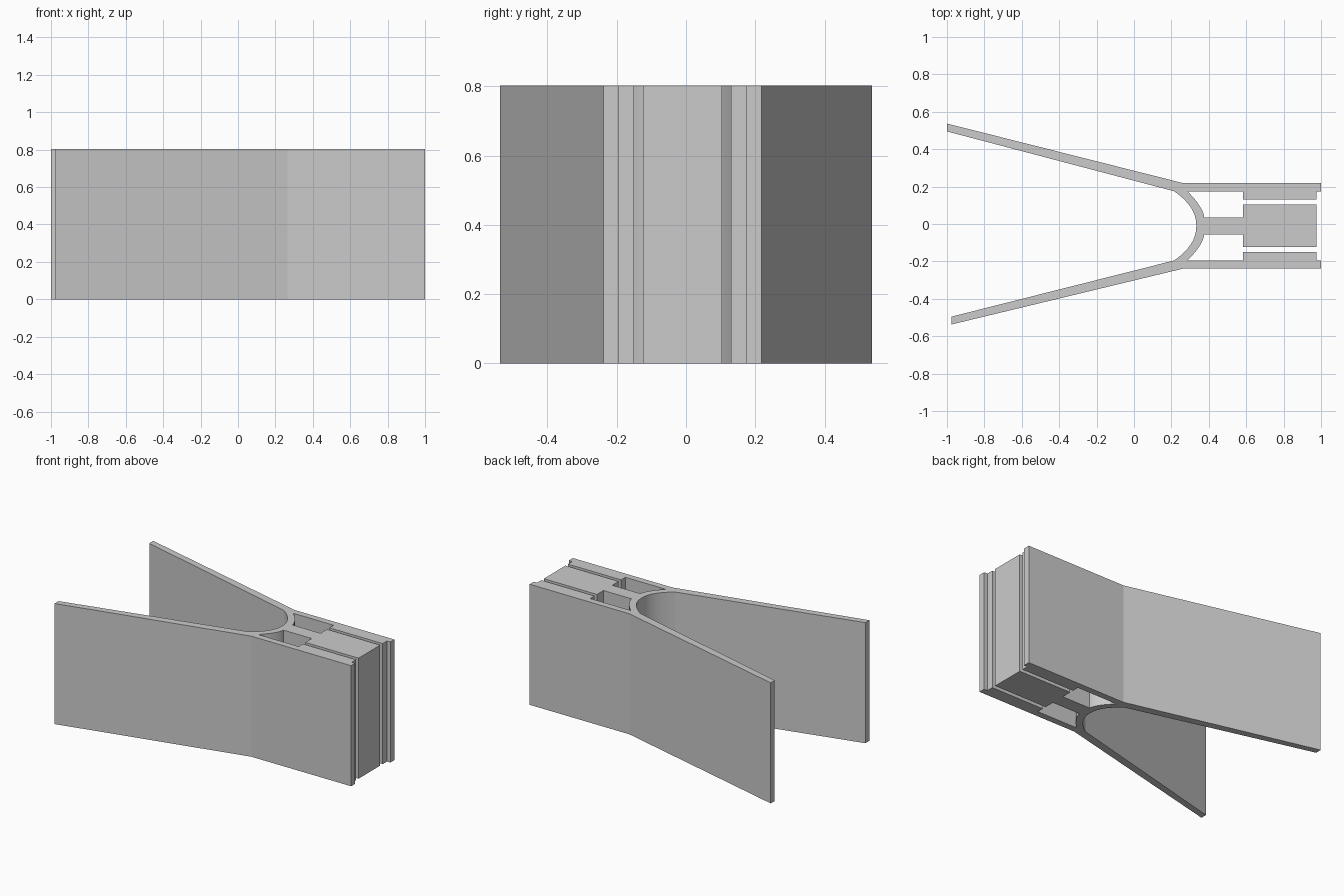
import bpy
import bmesh
import math

HEIGHT = 0.803
MID_Y = -0.01      # centre line of the clip
WALL = 0.228       # outer half width of the straight jaws
INNER = 0.185      # inner half width of the straight jaws

cube = bpy.data.objects.get("Cube")
if cube:
    bpy.data.objects.remove(cube, do_unlink=True)

grey = bpy.data.materials.new("plain grey")
grey.use_nodes = True
colour = (0.6, 0.6, 0.6, 1)
grey.diffuse_color = colour
grey.node_tree.nodes["Principled BSDF"].inputs["Base Color"].default_value = colour


def extrude_profile(name, points, smooth=False):
    """Extrude a flat outline, given around the centre line, to full height."""
    bm = bmesh.new()
    base = bm.faces.new([bm.verts.new((x, y + MID_Y, 0)) for x, y in points])
    grown = bmesh.ops.extrude_face_region(bm, geom=[base], use_keep_orig=True)
    top = [v for v in grown["geom"] if isinstance(v, bmesh.types.BMVert)]
    bmesh.ops.translate(bm, vec=(0, 0, HEIGHT), verts=top)
    bmesh.ops.recalc_face_normals(bm, faces=bm.faces)
    mesh = bpy.data.meshes.new(name)
    bm.to_mesh(mesh)
    bm.free()
    mesh.materials.append(grey)
    obj = bpy.data.objects.new(name, mesh)
    bpy.context.collection.objects.link(obj)
    if smooth:
        bpy.ops.object.select_all(action="DESELECT")
        obj.select_set(True)
        bpy.context.view_layer.objects.active = obj
        bpy.ops.object.shade_smooth_by_angle(angle=math.radians(30))
    return obj


def box(name, x0, x1, y0, y1):
    return extrude_profile(name, [(x0, y0), (x1, y0), (x1, y1), (x0, y1)])


# Bent arms with straight jaws, and the pads inside the jaws
for name, side, tip_x, tip_y in (("back", 1, -1.0, 0.547), ("front", -1, -0.975, 0.527)):
    arm = [(tip_x, tip_y), (0.265, WALL), (1, WALL), (1, INNER),
           (0.215, INNER), (tip_x, tip_y - 0.042)]
    extrude_profile(name + "_arm", [(x, side * y) for x, y in arm])
    box(name + "_jaw_pad", 0.583, 0.975, side * 0.14, side * INNER)

# Curved spring bridge joining the arms
STEPS = 24
STEM = 0.046
hollow = []
for i in range(STEPS + 1):
    t = 2 * i / STEPS - 1
    hollow.append((0.333 - 0.118 * abs(t) ** 2.2, t * INNER))
shoulder = []
for i in range(STEPS // 2 + 1):
    t = i / (STEPS // 2)
    y = INNER + (STEM - INNER) * t
    shoulder.append((0.285 + 0.09 * (1 - (1 - t) ** 1.6), y))
mirrored = [(x, -y) for x, y in reversed(shoulder)]
extrude_profile("spring_bridge", hollow + shoulder + mirrored, smooth=True)

# Stem and centre block between the jaws
box("stem", 0.375, 0.583, -STEM, STEM)
box("centre_block", 0.583, 0.975, -0.114, 0.114)
